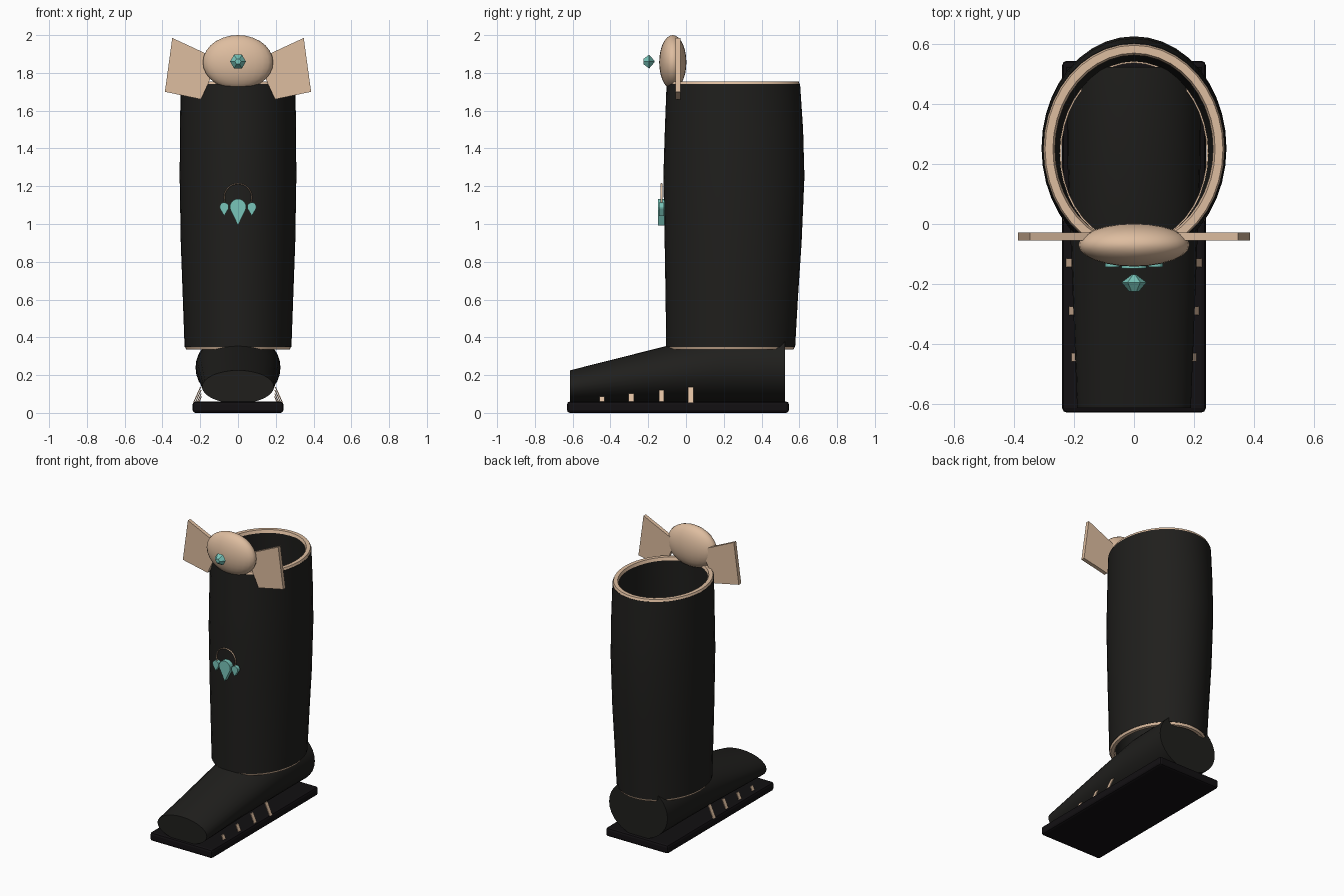
import bpy, bmesh, math
from mathutils import Vector

if "Cube" in bpy.data.objects:
    bpy.data.objects.remove(bpy.data.objects["Cube"])


def material(name, rgb):
    m = bpy.data.materials.new(name)
    m.diffuse_color = (*rgb, 1)
    m.use_nodes = True
    m.node_tree.nodes["Principled BSDF"].inputs["Base Color"].default_value = m.diffuse_color
    return m


LEATHER = material("leather", (0.014, 0.0135, 0.012))
RUBBER = material("rubber", (0.006, 0.005, 0.006))
TAN = material("tan", (0.73, 0.51, 0.35))
TEAL = material("teal", (0.19, 0.56, 0.49))


def finish(name, bm, mat, smooth=None):
    bmesh.ops.recalc_face_normals(bm, faces=bm.faces[:])
    mesh = bpy.data.meshes.new(name)
    bm.to_mesh(mesh)
    bm.free()
    mesh.materials.append(mat)
    ob = bpy.data.objects.new(name, mesh)
    bpy.context.collection.objects.link(ob)
    if smooth:
        bpy.ops.object.select_all(action='DESELECT')
        bpy.context.view_layer.objects.active = ob
        ob.select_set(True)
        bpy.ops.object.shade_smooth_by_angle(angle=math.radians(smooth))
    return ob


def loft(name, rings, mat, closed=False, smooth=None):
    """Skin a row of equal rings; close it into a loop or cap both ends."""
    bm = bmesh.new()
    vs = [[bm.verts.new(p) for p in r] for r in rings]
    n = len(rings[0])
    for a, b in zip(vs, vs[1:] + (vs[:1] if closed else [])):
        for i in range(n):
            j = (i + 1) % n
            bm.faces.new((a[i], a[j], b[j], b[i]))
    if not closed:
        bm.faces.new(vs[0])
        bm.faces.new(vs[-1])
    return finish(name, bm, mat, smooth)


def ring(center, u, v, n=32):
    """Ellipse with half axes u and v."""
    c, u, v = Vector(center), Vector(u), Vector(v)
    return [c + u * math.cos(t) + v * math.sin(t)
            for t in (2 * math.pi * i / n for i in range(n))]


def level(z, rx, y0, y1, inset=0):
    """Horizontal ellipse between y0 and y1."""
    return ring((0, (y0 + y1) / 2, z), (rx - inset, 0, 0), (0, (y1 - y0) / 2 - inset, 0), 40)


def prism(name, outline, y0, y1, mat):
    """Extrude an (x, z) outline along y."""
    return loft(name, [[(x, y, z) for x, z in outline] for y in (y0, y1)], mat)


# Hollow shaft with a slight calf bulge
levels = [(0.35, 0.283, -0.105, 0.578), (0.6, 0.292, -0.108, 0.592),
          (0.9, 0.303, -0.113, 0.612), (1.25, 0.309, -0.12, 0.627),
          (1.5, 0.307, -0.112, 0.62), (1.74, 0.304, -0.103, 0.604)]
walls = [level(*l) for l in levels] + [level(*l, 0.035) for l in reversed(levels)]
loft("shaft", walls, LEATHER, closed=True, smooth=40)


# Tan trim around both shaft openings
def trim(name, base, z0, z1, slope0, slope1):
    _, rx, y0, y1 = base
    prof = [(z0, slope0), (z1, slope1), (z1, 0.04 - slope1), (z0, 0.04 - slope0)]
    loft(name, [level(z, rx, y0, y1, i) for z, i in prof], TAN, closed=True, smooth=30)


trim("top_trim", levels[-1], 1.735, 1.755, 0, 0.007)
trim("bottom_trim", levels[0], 0.335, 0.355, 0.009, 0)

# Foot: flat-ended elliptical tube rising toward the ankle (y, half width, top)
foot = [(-0.615, 0.19, 0.225), (-0.1, 0.21, 0.355), (0.2, 0.222, 0.42), (0.525, 0.225, 0.43)]
loft("foot", [ring((0, y, (top + 0.05) / 2), (rx, 0, 0), (0, 0, (top - 0.05) / 2))
              for y, rx, top in foot], LEATHER, smooth=40)

# Sole slab
bm = bmesh.new()
bmesh.ops.create_cube(bm, size=1)
for v in bm.verts:
    v.co = (v.co.x * 0.48, v.co.y * 1.175 - 0.0425, v.co.z * 0.06 + 0.03)
bmesh.ops.bevel(bm, geom=bm.edges[:], offset=0.015, segments=2, profile=0.5, affect='EDGES')
finish("sole", bm, RUBBER)

# Leaning stitches along both sides, growing toward the heel
for s in (-1, 1):
    for y, top in ((-0.445, 0.088), (-0.29, 0.103), (-0.13, 0.12), (0.025, 0.137)):
        xt = 0.196 + 0.1 * (top - 0.088)
        xb = xt + 0.45 * (top - 0.055)
        prism("stitch", [(s * xb, 0.055), (s * xt, top), (s * (xt - 0.006), top),
                         (s * (xb - 0.006), 0.055)], y - 0.014, y + 0.014, TAN)

# Bow: oval knot and two flat wings
bm = bmesh.new()
bmesh.ops.create_uvsphere(bm, u_segments=24, v_segments=14, radius=1)
for v in bm.verts:
    v.co = (v.co.x * 0.186, v.co.y * 0.072 - 0.07, v.co.z * 0.144 + 1.856)
finish("bow_knot", bm, TAN, smooth=40)
for s in (-1, 1):
    prism("bow_wing", [(s * x, z) for x, z in
                       ((0.348, 1.985), (0.387, 1.70), (0.196, 1.66), (0.1, 1.87))],
          -0.055, -0.029, TAN)

# Six-sided cut gem in front of the bow
loft("bow_gem", [ring((0, y, 1.86), (r, 0, 0), (0, 0, r), 6)
                 for r, y in ((0.006, -0.168), (0.042, -0.195), (0.016, -0.226))], TEAL)

# Hanging charm: thin wire arch and three drops
arch = []
for i in range(25):
    t = math.radians(-25 + 230 * i / 24)
    d = Vector((math.cos(t), 0, math.sin(t)))
    arch.append(ring(Vector((0, -0.13, 1.14)) + d * 0.073, d * 0.003, (0, 0.006, 0), 8))
loft("charm_wire", arch, TAN, smooth=50)


def drop(name, x, z, r, tip, half):
    """Round top with a pointed lower end."""
    arc = [(x + r * math.cos(t), z + r * math.sin(t))
           for t in (math.radians(-20 + 220 * i / 12) for i in range(13))]
    prism(name, arc + [(x, tip)], -0.13 - half, -0.13 + half, TEAL)


drop("charm_drop_middle", 0, 1.09, 0.043, 0.993, 0.018)
for s in (-1, 1):
    drop("charm_drop_side", s * 0.073, 1.09, 0.024, 1.043, 0.013)
